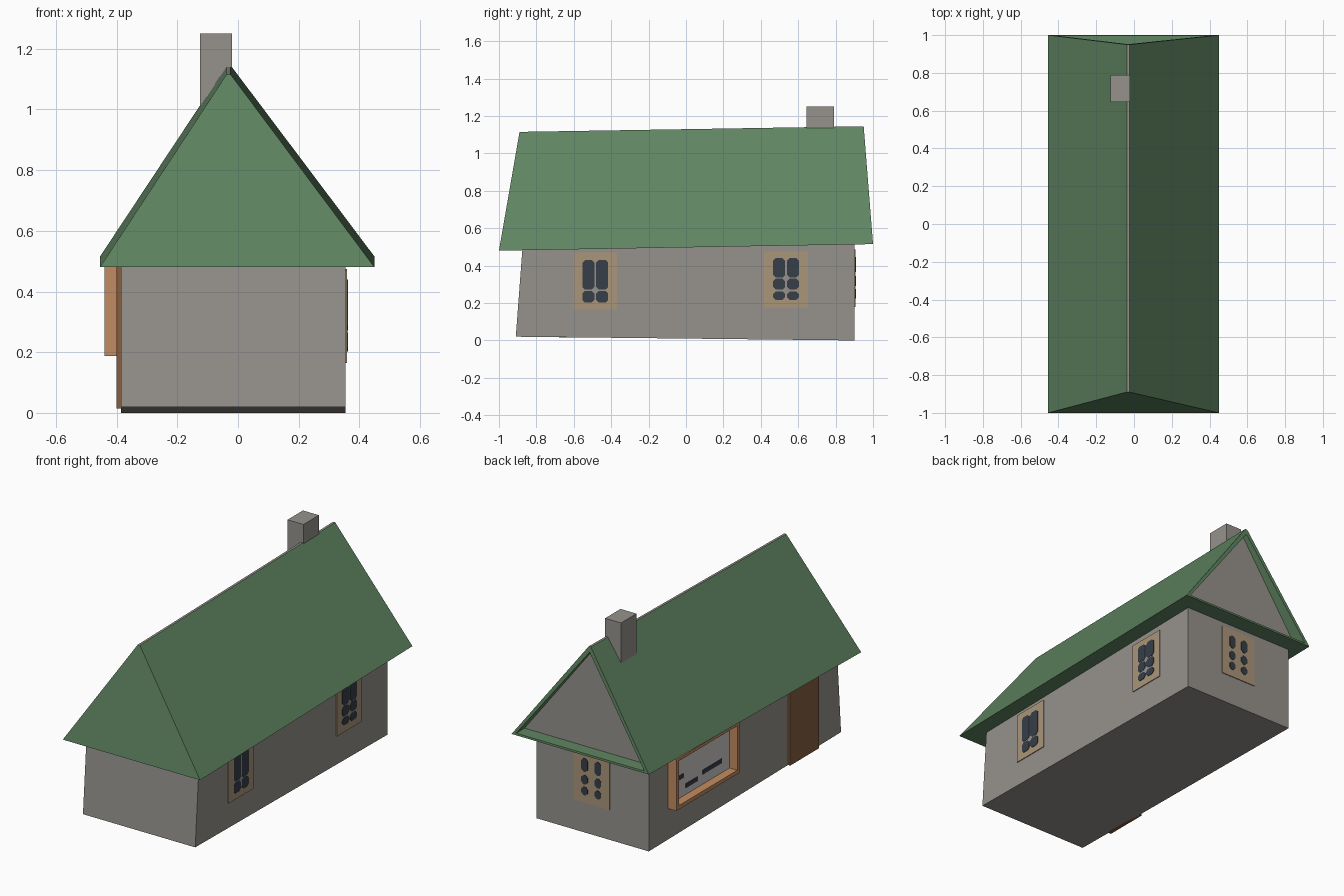
import bpy, bmesh

if "Cube" in bpy.data.objects:
    bpy.data.objects.remove(bpy.data.objects["Cube"])

def srgb(c):
    c /= 255
    return c / 12.92 if c <= 0.04045 else ((c + 0.055) / 1.055) ** 2.4

def material(name, r, g, b):
    m = bpy.data.materials.new(name)
    m.diffuse_color = (srgb(r), srgb(g), srgb(b), 1)
    m.use_nodes = True
    m.node_tree.nodes["Principled BSDF"].inputs["Base Color"].default_value = m.diffuse_color
    return m

STONE = material("stone grey", 150, 146, 140)
GREEN = material("roof green", 96, 133, 98)
ORANGE = material("orange wood", 194, 140, 98)
BROWN = material("door brown", 134, 95, 64)
TAN = material("window tan", 170, 150, 122)
GLASS = material("dark glass", 55, 62, 72)
PALE = material("pale display", 205, 203, 200)

def mesh(name, verts, faces, mats, indices=None):
    me = bpy.data.meshes.new(name)
    me.from_pydata(verts, [], faces)
    for m in mats:
        me.materials.append(m)
    if indices:
        for p, i in zip(me.polygons, indices):
            p.material_index = i
    bm = bmesh.new()
    bm.from_mesh(me)
    bmesh.ops.recalc_face_normals(bm, faces=bm.faces)
    bm.to_mesh(me)
    bm.free()
    ob = bpy.data.objects.new(name, me)
    bpy.context.collection.objects.link(ob)
    return ob

def prism(name, bottom, top, mat):
    n = len(bottom)
    faces = [tuple(range(n)), tuple(range(n, 2 * n))]
    faces += [(i, (i + 1) % n, (i + 1) % n + n, i + n) for i in range(n)]
    return mesh(name, bottom + top, faces, [mat])

def box(name, x0, x1, y0, y1, z0, z1, mat):
    ring = [(x0, y0), (x1, y0), (x1, y1), (x0, y1)]
    return prism(name, [(x, y, z0) for x, y in ring], [(x, y, z1) for x, y in ring], mat)

# walls, slightly crooked
prism("house_walls",
      [(-.385, -.91, .02), (.355, -.91, .02), (.355, .90, 0), (-.385, .90, 0)],
      [(-.385, -.875, .485), (.355, -.875, .485), (.355, .90, .517), (-.385, .90, .517)], STONE)

# roof: leaning front, grey ridge, rear gable set back inside a rim
L, R, A, B = -.455, .45, -.038, -.024
roof = [(L, -1, .48), (R, -1, .48), (B, -.89, 1.115), (A, -.89, 1.115),
        (L, 1, .515), (R, 1, .515), (B, .95, 1.145), (A, .95, 1.145),
        (-.425, .999, .527), (.42, .999, .527), (-.031, .952, 1.112),
        (-.425, .92, .527), (.42, .92, .527), (-.031, .92, 1.112)]
faces = [(0, 1, 2, 3), (0, 3, 7, 4), (1, 5, 6, 2), (0, 4, 5, 1),
         (4, 8, 9, 5), (5, 9, 10, 6), (6, 10, 7), (7, 10, 8, 4),
         (8, 11, 12, 9), (9, 12, 13, 10), (10, 13, 11, 8),
         (2, 6, 7, 3), (11, 13, 12)]
mesh("roof", roof, faces, [GREEN, STONE], [0] * 11 + [1, 1])

# chimney
box("chimney", -.125, -.02, .645, .79, .92, 1.25, STONE)

# windows: plates mounted on a wall, panes with clipped corners
def right_wall(u, z, d):
    return (.355 + d, u, z)

def back_wall(u, z, d):
    return (u, .90 + d, z)

def plate(name, place, u0, u1, z0, z1, d0, d1, mat, clip=0.0):
    c = clip
    if c:
        pts = [(u0 + c, z0), (u1 - c, z0), (u1, z0 + c), (u1, z1 - c),
               (u1 - c, z1), (u0 + c, z1), (u0, z1 - c), (u0, z0 + c)]
    else:
        pts = [(u0, z0), (u1, z0), (u1, z1), (u0, z1)]
    prism(name, [place(u, z, d0) for u, z in pts], [place(u, z, d1) for u, z in pts], mat)

def window(name, place, u, z0, z1, columns, rows, mullion=True):
    plate(name + "_frame", place, u - .117, u + .117, z0, z1, -.004, .005, TAN)
    if mullion:
        plate(name + "_mullion", place, u - .045, u + .045, rows[0][0] + .02,
              rows[-1][1] - .02, .004, .0065, STONE)
    for a, b in columns:
        for lo, hi in rows:
            plate(name + "_pane", place, u + a, u + b, lo, hi, .004, .008, GLASS, .014)

wide = [(-.069, -.005), (.005, .069)]
window("right_front_window", right_wall, -.485, .165, .47, wide, [(.202, .265), (.272, .43)])
window("right_back_window", right_wall, .535, .175, .475, wide, [(.217, .262), (.272, .33), (.336, .44)])
window("back_window", back_wall, -.012, .18, .485, [(-.062, -.02), (.025, .067)],
       [(.225, .275), (.29, .345), (.365, .445)], False)

# door on the left side
box("door", -.40, -.38, -.68, -.41, .015, .49, BROWN)

# display window: projecting wooden box with a pale back panel
for n, y0, y1, z0, z1 in [("sill", .12, .72, .187, .21), ("head", .12, .72, .475, .492),
                          ("front_side", .12, .145, .21, .475), ("back_side", .695, .72, .21, .475)]:
    box("display_" + n, -.44, -.38, y0, y1, z0, z1, ORANGE)
box("display_panel", -.389, -.38, .145, .695, .21, .475, PALE)
for y0, y1, z0, z1 in [(.22, .40, .27, .295), (.45, .56, .25, .275), (.58, .66, .32, .345)]:
    box("display_item", -.393, -.385, y0, y1, z0, z1, GLASS)
